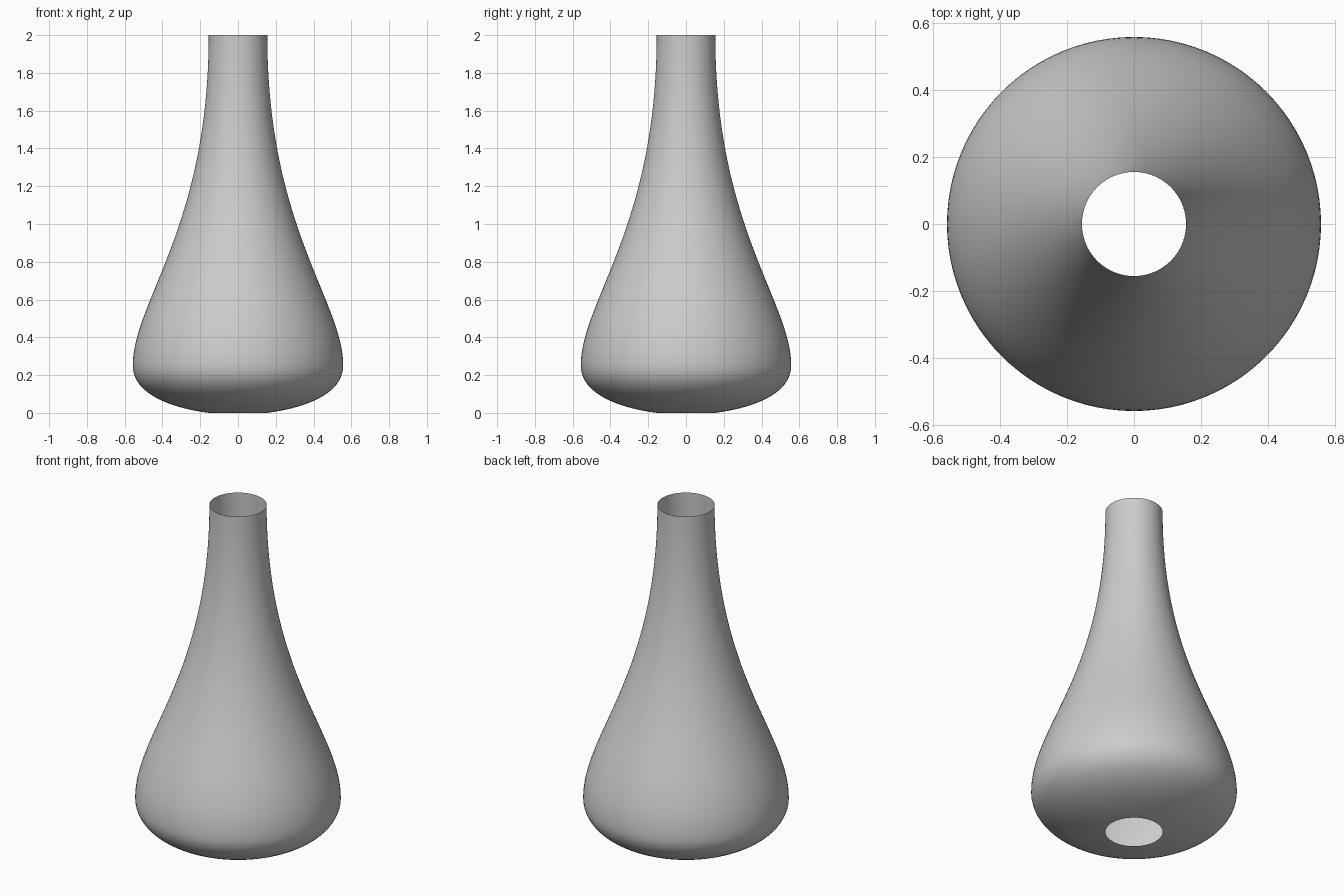
import bpy, bmesh, math
from mathutils import Vector
from mathutils.geometry import interpolate_bezier

cube = bpy.data.objects.get("Cube")
if cube:
    bpy.data.objects.remove(cube, do_unlink=True)

# Plain grey material
grey = bpy.data.materials.new("plain_grey")
grey.use_nodes = True
color = (0.6, 0.6, 0.6, 1)
grey.diffuse_color = color
grey.node_tree.nodes["Principled BSDF"].inputs["Base Color"].default_value = color

# Profile as (radius, height): rounded belly, then long tapering neck
belly = [(0.155, 0), (0.38, 0.03), (0.557, 0.11), (0.557, 0.25)]
neck = [(0.557, 0.25), (0.557, 0.59), (0.155, 0.98), (0.155, 2)]


def sample(handles, count):
    return interpolate_bezier(*[Vector((r, 0, z)) for r, z in handles], count)


profile = sample(belly, 20) + sample(neck, 40)[1:]

# Thin single-walled body, open at both ends
bm = bmesh.new()
verts = [bm.verts.new(p) for p in profile]
edges = [bm.edges.new(pair) for pair in zip(verts, verts[1:])]
bmesh.ops.spin(bm, geom=verts + edges, cent=(0, 0, 0), axis=(0, 0, 1),
               angle=math.tau, steps=96, use_merge=True)
bmesh.ops.remove_doubles(bm, verts=bm.verts, dist=0.0001)
bmesh.ops.recalc_face_normals(bm, faces=bm.faces)

# Keep the normals pointing outward on the open shell
widest = max(bm.faces, key=lambda f: f.calc_center_median().xy.length)
if widest.normal.xy.dot(widest.calc_center_median().xy) < 0:
    bmesh.ops.reverse_faces(bm, faces=bm.faces)
for face in bm.faces:
    face.smooth = True

mesh = bpy.data.meshes.new("vase_body")
bm.to_mesh(mesh)
bm.free()
mesh.materials.append(grey)
body = bpy.data.objects.new("vase_body", mesh)
bpy.context.collection.objects.link(body)
